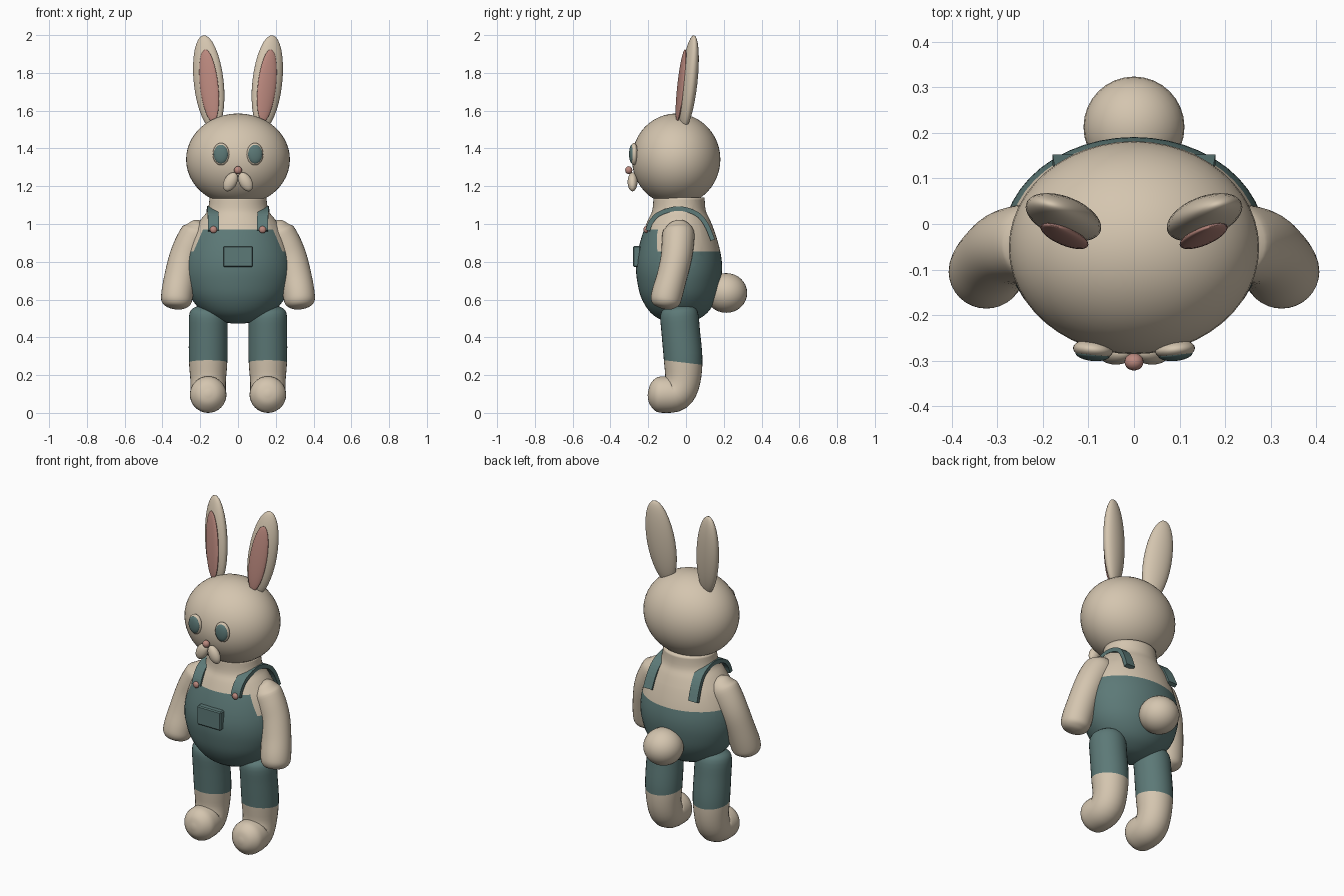
import bpy, bmesh, math
from mathutils import Vector

if "Cube" in bpy.data.objects:
    bpy.data.objects.remove(bpy.data.objects["Cube"])


def material(name, rgb):
    m = bpy.data.materials.new(name)
    m.diffuse_color = (*rgb, 1)
    m.use_nodes = True
    m.node_tree.nodes["Principled BSDF"].inputs["Base Color"].default_value = m.diffuse_color
    return m


FUR = material("beige fur", (0.66, 0.56, 0.43))
CLOTH = material("teal cloth", (0.108, 0.192, 0.185))
PINK = material("dusty pink", (0.50, 0.25, 0.21))


def finish(name, bm, mats, smooth=True):
    bmesh.ops.recalc_face_normals(bm, faces=bm.faces)
    me = bpy.data.meshes.new(name)
    bm.to_mesh(me)
    bm.free()
    for m in mats:
        me.materials.append(m)
    for p in me.polygons:
        p.use_smooth = smooth
    ob = bpy.data.objects.new(name, me)
    bpy.context.collection.objects.link(ob)
    return ob


def ball(name, loc, size, mat, rot=(0, 0, 0), seg=32):
    bm = bmesh.new()
    bmesh.ops.create_uvsphere(bm, u_segments=seg, v_segments=seg // 2, radius=1)
    ob = finish(name, bm, [mat])
    ob.location, ob.scale, ob.rotation_euler = loc, size, rot
    return ob


def box(name, loc, size, mat, bevel):
    bm = bmesh.new()
    bmesh.ops.create_cube(bm, size=1)
    bmesh.ops.scale(bm, vec=size, verts=bm.verts)
    bmesh.ops.bevel(bm, geom=bm.edges[:], offset=bevel, segments=1, affect='EDGES')
    ob = finish(name, bm, [mat], False)
    ob.location = loc
    return ob


def resample(rows, steps):
    """Smooth curve through rows of numbers."""
    vs = [Vector(r) for r in rows]
    vs = [vs[0]] + vs + [vs[-1]]
    out = []
    for a, b, c, d in zip(vs, vs[1:], vs[2:], vs[3:]):
        for i in range(steps):
            t = i / steps
            out.append(0.5 * (2 * b + (c - a) * t + (2 * a - 5 * b + 4 * c - d) * t * t
                              + (3 * b - a - 3 * c + d) * t ** 3))
    return out + [vs[-1]]


def loft(rows, steps=4, seg=32):
    """Skin elliptical rings given as x, y, z, radius across, radius deep."""
    pts = [Vector(r) for r in resample(rows, steps)]
    bm = bmesh.new()
    rings = []
    for i, p in enumerate(pts):
        lo, hi = pts[max(i - 1, 0)], pts[min(i + 1, len(pts) - 1)]
        t = (Vector(hi[:3]) - Vector(lo[:3])).normalized()
        u = (Vector((1, 0, 0)) - t * t.x).normalized()
        v = t.cross(u)
        rings.append([bm.verts.new(Vector(p[:3]) + u * p[3] * math.cos(a) + v * p[4] * math.sin(a))
                      for a in (2 * math.pi * k / seg for k in range(seg))])
    for r, s in zip(rings, rings[1:]):
        for k in range(seg):
            bm.faces.new((r[k], r[(k + 1) % seg], s[(k + 1) % seg], s[k]))
    bm.faces.new(rings[0])
    bm.faces.new(rings[-1])
    return bm


def cut(bm, co, no):
    bmesh.ops.bisect_plane(bm, geom=bm.verts[:] + bm.edges[:] + bm.faces[:],
                           plane_co=co, plane_no=no, dist=1e-5)


# Torso with painted overalls and bib
CY = -0.037
body = loft([(0, CY, z, rx, ry) for z, rx, ry in (
    (0.472, 0.02, 0.02), (0.485, 0.09, 0.08), (0.53, 0.18, 0.15), (0.61, 0.25, 0.20),
    (0.70, 0.282, 0.222), (0.78, 0.288, 0.228), (0.86, 0.275, 0.217),
    (0.95, 0.243, 0.192), (1.02, 0.20, 0.165), (1.07, 0.162, 0.142),
    (1.14, 0.15, 0.135))], 4, 48)
cut(body, (0, 0, 0.855), (0, 0, 1))
cut(body, (0, 0, 0.97), (0, 0, 1))
for s in (-1, 1):
    cut(body, (s * 0.235, 0, 0.855), (s, 0, 0.43))
for f in body.faces:
    c = f.calc_center_median()
    bib = c.y < CY and c.z < 0.97 and abs(c.x) < 0.235 - 0.43 * (c.z - 0.855)
    f.material_index = int(c.z < 0.855 or bib)
finish("torso", body, [FUR, CLOTH])
box("bib_pocket", (0, -0.26, 0.828), (0.158, 0.04, 0.112), CLOTH, 0.006)

# Head, nose and tail
ball("head", (0, -0.052, 1.342), (0.275, 0.234, 0.243), FUR, seg=48)
ball("nose", (0, -0.303, 1.285), (0.021, 0.019, 0.021), PINK, seg=20)
ball("tail", (0, 0.213, 0.635), (0.111, 0.111, 0.105), FUR)

for side, s in (("left", -1), ("right", 1)):
    # Ears with pink lining
    tilt = (-0.08, s * 0.135, s * 0.25)
    ball(side + "_ear", (s * 0.155, 0.015, 1.75), (0.081, 0.042, 0.252), FUR, tilt)
    ball(side + "_ear_lining", (s * 0.153, -0.026, 1.733), (0.05, 0.016, 0.194), PINK, tilt)

    # Eyes and muzzle
    ball(side + "_eye", (s * 0.09, -0.276, 1.37), (0.044, 0.022, 0.059), FUR, (0, 0, s * 0.1))
    ball(side + "_iris", (s * 0.091, -0.286, 1.37), (0.038, 0.015, 0.050), CLOTH, (0, 0, s * 0.1))
    ball(side + "_muzzle", (s * 0.040, -0.283, 1.223), (0.034, 0.026, 0.054), FUR, (0, -s * 0.5, 0))

    # Arm, bent at the elbow with a rounded paw
    arm = loft([(s * x, y, z, r, q) for x, y, z, r, q in (
        (0.195, -0.045, 1.015, 0.01, 0.01), (0.20, -0.043, 1.002, 0.048, 0.05),
        (0.212, -0.04, 0.96, 0.082, 0.082), (0.245, -0.043, 0.90, 0.087, 0.085),
        (0.28, -0.052, 0.82, 0.085, 0.082), (0.306, -0.075, 0.72, 0.084, 0.080),
        (0.322, -0.10, 0.63, 0.084, 0.082), (0.326, -0.11, 0.585, 0.078, 0.076),
        (0.328, -0.114, 0.56, 0.052, 0.05), (0.329, -0.116, 0.55, 0.01, 0.01))])
    finish(side + "_arm", arm, [FUR])

    # Leg and foot, trouser hem painted above a slanted cut
    leg = loft([(s * 0.158, y, z, r, r) for y, z, r in (
        (-0.04, 0.575, 0.01), (-0.04, 0.563, 0.06), (-0.037, 0.53, 0.098),
        (-0.027, 0.42, 0.102), (-0.015, 0.28, 0.102), (-0.018, 0.17, 0.094),
        (-0.05, 0.105, 0.094), (-0.11, 0.097, 0.097), (-0.155, 0.10, 0.090),
        (-0.19, 0.102, 0.055), (-0.202, 0.103, 0.01))])
    cut(leg, (0, 0, 0.265), (0, 0.12, 1))
    for f in leg.faces:
        c = f.calc_center_median()
        f.material_index = int(c.z + 0.12 * c.y > 0.265)
    finish(side + "_leg", leg, [FUR, CLOTH])

    # Shoulder strap arching from bib to back
    bm = bmesh.new()
    path = resample([(0.130, -0.203, 0.965), (0.130, -0.185, 1.01), (0.132, -0.14, 1.055),
                     (0.134, -0.04, 1.082), (0.138, 0.055, 1.055), (0.144, 0.105, 1.00),
                     (0.150, 0.142, 0.915)], 4)
    prev = None
    for i, p in enumerate(path):
        t = path[min(i + 1, len(path) - 1)] - path[max(i - 1, 0)]
        n = Vector((0, -t.z, t.y)).normalized() * 0.012
        w = Vector((0.029, 0, 0))
        ring = []
        for q in (p - w - n, p + w - n, p + w + n, p - w + n):
            ring.append(bm.verts.new((s * q.x, q.y, q.z)))
        if prev:
            for k in range(4):
                bm.faces.new((prev[k], prev[(k + 1) % 4], ring[(k + 1) % 4], ring[k]))
        else:
            bm.faces.new(ring)
        prev = ring
    bm.faces.new(prev)
    finish(side + "_strap", bm, [CLOTH], False)
    ball(side + "_strap_button", (s * 0.13, -0.212, 0.97), (0.019, 0.013, 0.019), PINK, seg=16)
